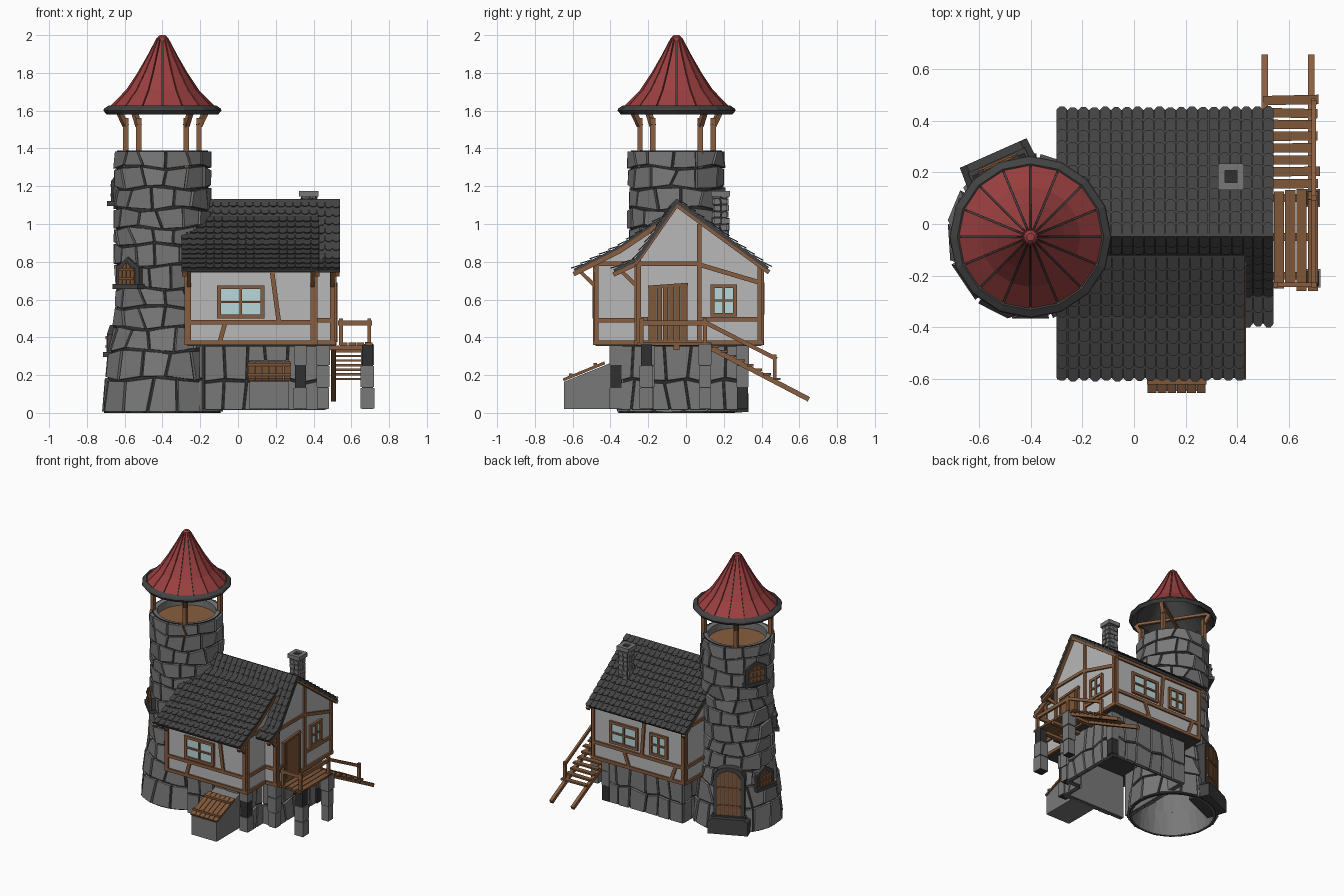
import bpy, bmesh, math, random
from mathutils import Vector as V

if "Cube" in bpy.data.objects:
    bpy.data.objects.remove(bpy.data.objects["Cube"])
random.seed(4)
rnd = random.uniform

def mat(name, r, g, b):
    m = bpy.data.materials.new(name)
    m.diffuse_color = (r, g, b, 1)
    m.use_nodes = True
    m.node_tree.nodes["Principled BSDF"].inputs["Base Color"].default_value = m.diffuse_color
    return m
STONE = mat("grey stone", .19, .19, .19)
MORTAR = mat("dark mortar", .03, .03, .03)
TILE = mat("dark roof tile", .055, .055, .055)
PLASTER = mat("plaster", .48, .48, .48)
WOOD = mat("timber", .25, .11, .05)
PLANK = mat("plank", .21, .095, .04)
RED = mat("red roof", .33, .05, .05)
GLASS = mat("window glass", .48, .68, .70)

class Part:
    """One object collecting many prisms."""
    def __init__(s, name, m):
        s.name, s.m, s.bm = name, m, bmesh.new()
        parts.append(s)
    def prism(s, F, poly, d0, d1, inset=0):
        cu = sum(p[0] for p in poly) / len(poly)
        cv = sum(p[1] for p in poly) / len(poly)
        k = 1 - inset
        a = [s.bm.verts.new(F(u, v, d0)) for u, v in poly]
        b = [s.bm.verts.new(F(cu + (u - cu) * k, cv + (v - cv) * k, d1)) for u, v in poly]
        n = len(poly)
        s.bm.faces.new(a)
        s.bm.faces.new(b[::-1])
        for i in range(n):
            s.bm.faces.new((a[i], a[(i + 1) % n], b[(i + 1) % n], b[i]))
    def rect(s, F, u0, u1, v0, v1, d0, d1, inset=0):
        s.prism(F, [(u0, v0), (u1, v0), (u1, v1), (u0, v1)], d0, d1, inset)
    def strip(s, F, p, q, w, d0, d1):            # straight beam lying on a wall
        p, q = V(p), V(q)
        n = (q - p).orthogonal().normalized() * w / 2
        s.prism(F, [p + n, q + n, q - n, p - n], d0, d1)
    def bar(s, a, b, w, h):                      # free beam in space
        a, b = V(a), V(b)
        d = (b - a).normalized()
        side = d.cross(V((0, 0, 1)))
        side = side.normalized() if side.length > .01 else V((1, 0, 0))
        up = side.cross(d)
        s.rect(lambda u, v, t: a + side * u + up * v + d * t, -w/2, w/2, -h/2, h/2, 0, (b - a).length)
    def lathe(s, prof, n, c):
        rings = [[s.bm.verts.new((c[0] + r * math.cos(2*math.pi*i/n), c[1] + r * math.sin(2*math.pi*i/n), z))
                  for r, z in prof] for i in range(n)]
        for i in range(n):
            A, B = rings[i], rings[(i + 1) % n]
            for j in range(len(prof)):
                k = (j + 1) % len(prof)
                s.bm.faces.new((A[j], B[j], B[k], A[k]))
    def done(s):
        bmesh.ops.recalc_face_normals(s.bm, faces=s.bm.faces)
        me = bpy.data.meshes.new(s.name)
        s.bm.to_mesh(me)
        me.materials.append(s.m)
        bpy.context.collection.objects.link(bpy.data.objects.new(s.name, me))
parts = []
# wall frames: (along, height, outward) -> point
def front(y): return lambda u, v, d: V((u, y - d, v))
def back(y): return lambda u, v, d: V((u, y + d, v))
def right(x): return lambda u, v, d: V((x + d, u, v))
def left(x): return lambda u, v, d: V((x - d, u, v))
def lerp(pts, z):
    for (r0, z0), (r1, z1) in zip(pts, pts[1:]):
        if z <= z1:
            return r0 + (r1 - r0) * (z - z0) / (z1 - z0)
    return pts[-1][0]
C = (-.40, -.05)
def around(prof):
    def F(a, z, d):
        r = lerp(prof, z) + d
        return V((C[0] + r * math.cos(a), C[1] + r * math.sin(a), z))
    return F
def tangent(deg, r):
    c, s = math.cos(math.radians(deg)), math.sin(math.radians(deg))
    return lambda u, v, d: V((C[0] + (r + d) * c - u * s, C[1] + (r + d) * s + u * c, v))
def stones(P, F, u0, u1, zs, n, gu, gz, d0, d1, jit, k, wrap=False):
    w = (u1 - u0) / n
    zb = lambda i, u: zs[i] + (jit * math.sin(k * u + i * 2.1) if 0 < i < len(zs) - 1 else 0)
    for i in range(len(zs) - 1):
        off = rnd(0, w) if wrap else 0
        br = [[u0 + off + w * j + (rnd(-.2, .2) * w if 0 < j < n else 0) + (e * w if 0 < j < n else 0)
               for e in (rnd(-.08, .08), rnd(-.08, .08))] for j in range(n + 1)]
        for (a0, a1), (b0, b1) in zip(br, br[1:]):
            P.prism(F, [(a0 + gu, zb(i, a0) + gz), (b0 - gu, zb(i, b0) + gz),
                        (b1 - gu, zb(i + 1, b1) - gz), (a1 + gu, zb(i + 1, a1) - gz)], d0, d1 + rnd(-.004, .004), .05)

# round tower: mortar tube, inner lining, blocks, floor
TP = [(.322, 0), (.285, .33), (.268, .36), (.258, .5), (.252, .66), (.254, .9), (.256, 1.1), (.253, 1.39)]
core = Part("tower_mortar", MORTAR)
core.lathe([(r - .013, z) for r, z in TP] + [(r - .022, z) for r, z in TP[::-1]], 28, C)
lin = Part("tower_lining", STONE)
lin.lathe([(r - .022, z) for r, z in TP] + [(.205, 1.385), (.205, 1.28)] + [(r - .03, z) for r, z in TP[-3::-1]], 28, C)
ZS = [0, .18, .33, .45, .56, .66, .78, .89, .98, 1.08, 1.19, 1.3, 1.39]
stones(Part("tower_blocks", STONE), around(TP), 0, 2 * math.pi, ZS, 13, .014, .004, -.025, .004, .012, 4, True)
Part("lookout_floor", WOOD).lathe([(.001, 1.31), (.21, 1.31), (.21, 1.33), (.001, 1.33)], 20, C)

# pointed tower roof
CP = [(.287, 1.61), (.19, 1.71), (.13, 1.8), (.078, 1.89), (.028, 1.985)]
Part("cone_lining", TILE).lathe([(r - .008, z) for r, z in CP] + [(r - .02, z) for r, z in CP[::-1]], 32, C)
red, cf = Part("cone_panels", RED), around(CP)
for i in range(16):
    a, b = 2 * math.pi * i / 16, 2 * math.pi * (i + 1) / 16
    for (r0, z0), (r1, z1) in zip(CP, CP[1:]):
        red.prism(cf, [(a + .003/r0, z0), (b - .003/r0, z0), (b - .003/r1, z1), (a + .003/r1, z1)], -.012, .003)
red.lathe([(.001, 1.96), (.03, 1.97), (.026, 1.99), (.015, 2.0), (.001, 2.0)], 12, C)
Part("cone_rim", TILE).lathe([(.295, 1.58), (.313, 1.6), (.308, 1.612), (.283, 1.628), (.255, 1.61)], 16, C)
posts = Part("lookout_posts", WOOD)
for dx, dy in ((.2, .13), (-.13, .2), (-.2, -.13), (.13, -.2)):
    p = lambda k, z: (C[0] + dx * k, C[1] + dy * k, z)
    posts.bar(p(.97, 1.3), p(.97, 1.56), .028, .028)
    posts.bar(p(.97, 1.52), p(1.16, 1.6), .026, .026)
    posts.bar(p(0, 1.6), p(1.16, 1.6), .02, .02)

# tower door and shutters
frame, planks = Part("tower_opening_frames", TILE), Part("tower_door_and_shutters", PLANK)
def opening(deg, r, z, w, h, rise, n, rnd_top):
    F = tangent(deg, r)
    top = lambda u, W, H: H - rise + rise * (math.sqrt(max(0, 1 - (2*u/W)**2)) if rnd_top else 1 - abs(2 * u / W))
    W, H = w + .05, z + h + .025
    us = [W * (i / 8 - .5) for i in range(9)]
    frame.prism(F, [(-W/2, z - .02), (W/2, z - .02)] + [(u, top(u, W, H)) for u in us[::-1]], -.07, .012)
    frame.rect(F, -W/2 - .01, W/2 + .01, z - .025, z + .003, -.07, .03)
    for i in range(n):
        a, b = w * (i / n - .5) + .002, w * ((i + 1) / n - .5) - .002
        planks.prism(F, [(a, z), (b, z), (b, top(b, w, z + h)), (a, top(a, w, z + h))], 0, .02)
    for k in (.2, .6):
        planks.rect(F, -w * .48, w * .48, z + h * k, z + h * k + .015, 0, .026)
opening(225, .25, .68, .12, .12, .055, 4, False)
opening(155, .25, 1.12, .12, .13, .05, 4, False)
opening(168, .272, .32, .11, .12, .05, 4, False)
opening(114, .295, .13, .17, .34, .07, 6, True)
frame.prism(tangent(114, .2), [(-.15, 0), (.15, 0), (.15, .1), (.12, .125), (-.12, .125), (-.15, .1)], 0, .155, .06)

# stone foundation
fm, fl, fs = Part("foundation_mortar", MORTAR), Part("foundation_lining", STONE), Part("foundation_blocks", STONE)
for F, a, b, n in ((front(-.36), -.18, .35, 5), (right(.35), -.36, -.2, 2), (front(-.2), .35, .46, 1),
                   (right(.46), -.2, .32, 5), (back(.32), -.2, .46, 6), (left(-.2), -.3, .32, 6)):
    fm.rect(F, a, b, .02, .36, -.02, -.008)
    fl.rect(F, a, b, .02, .36, -.03, -.02)
    stones(fs, F, a, b, [.01, .17, .36], n, .004, .004, -.015, .006, .012, 25)
def pillar(x, y, w, z0, z1, n):
    fm.rect(front(y + w * .45), x - w * .45, x + w * .45, z0, z1, 0, w * .9)
    for i in range(n):
        s, h = w / 2 + rnd(-.004, .004), (z1 - z0) / n
        fs.rect(front(y + s), x - s, x + s, z0 + h * i + .003, z0 + h * (i + 1) - .003, 0, 2 * s)
for x, y in ((.33, -.37), (.45, -.2), (.45, .3), (.685, -.21), (.685, .1)):
    pillar(x, y, .065, .02, .365, 3)

# cellar hatch
Part("hatch_box", STONE).prism(right(.06), [(-.645, .02), (-.36, .02), (-.36, .28), (-.645, .165)], 0, .21)
hatch = Part("hatch_planks", PLANK)
for i in range(6):
    x = .07 + i * .038
    hatch.bar((x, -.65, .175), (x, -.43, .265), .034, .015)
for y, z in ((-.61, .202), (-.48, .256)):
    hatch.bar((.05, y, z), (.28, y, z), .02, .015)

# half-timbered house body
body = Part("house_walls", PLASTER)
body.prism(right(-.27), [(-.48, .37), (.4, .37), (.4, .785), (-.05, 1.11), (-.12, 1.01), (-.35, .865), (-.48, .80)], 0, .68)
body.prism(right(.3), [(-.26, .37), (.4, .37), (.4, .785), (-.05, 1.11), (-.26, .81)], 0, .21)
fl2 = Part("house_underside", TILE)
fl2.rect(front(.4), -.27, .41, .355, .37, 0, .88)
fl2.rect(front(.4), .41, .51, .355, .37, 0, .66)

tim = Part("wall_timbers", WOOD)
FR, RE, GA, SI, BA, LE = front(-.48), front(-.26), right(.51), right(.41), back(.4), left(-.27)
def beams(F, *segs):
    for u0, v0, u1, v1 in segs:
        tim.strip(F, (u0, v0), (u1, v1), .024, -.012, .012)
beams(FR, (-.27, .372, .42, .372), (-.27, .755, .42, .755), (-.27, .48, .41, .48), (-.26, .36, -.26, .78),
      (.395, .36, .395, .8), (.18, .75, .215, .49), (-.07, .47, -.095, .38))
beams(RE, (.41, .372, .52, .372), (.41, .49, .51, .49), (.5, .36, .5, .8))
beams(SI, (-.48, .372, -.26, .372), (-.48, .49, -.26, .49), (-.475, .36, -.475, .8), (-.48, .79, -.26, .79))
beams(GA, (-.26, .372, .41, .372), (-.25, .36, -.25, .81), (.07, .36, .07, 1.0), (.39, .36, .39, .79),
      (-.25, .79, .07, .79), (.07, .785, .39, .69), (.07, .495, .39, .495), (-.26, .495, -.2, .495))
beams(BA, (-.27, .372, .51, .372), (-.27, .76, .51, .76), (-.27, .49, .51, .49), (-.26, .36, -.26, .78),
      (.5, .36, .5, .78), (.09, .49, .07, .76), (.2, .38, .24, .49), (-.2, .49, -.16, .38))
beams(LE, (-.48, .372, .4, .372), (-.475, .36, -.475, .8), (.39, .36, .39, .79), (-.48, .79, .4, .79), (-.48, .49, .4, .49))

# windows and house door
glass, wf = Part("window_panes", GLASS), Part("window_frames", WOOD)
def window(F, u0, u1, v0, v1):
    m, h = (u0 + u1) / 2, (v0 + v1) / 2
    glass.rect(F, u0, u1, v0, v1, 0, .006)
    for p, q, w in (((u0, v0 - .01), (u0, v1 + .01), .02), ((u1, v0 - .01), (u1, v1 + .01), .02), ((m, v0), (m, v1), .014),
                    ((u0, v0), (u1, v0), .02), ((u0, v1), (u1, v1), .02), ((u0, h), (u1, h), .012)):
        wf.strip(F, p, q, w, 0, .016)
window(FR, -.1, .13, .51, .665)
window(GA, .14, .26, .52, .67)
window(BA, .13, .35, .53, .68)
window(BA, -.12, .01, .53, .68)
door = Part("house_door", PLANK)
for i in range(6):
    u = -.185 + i * .031
    door.rect(GA, u, u + .028, .38, .66 + i * .002, 0, .012)
door.strip(GA, (-.19, .375), (-.19, .67), .016, 0, .018)
door.strip(GA, (.0, .375), (.0, .68), .016, 0, .018)
door.strip(GA, (-.2, .665), (.01, .68), .018, 0, .018)

# shingled roofs: slabs with overlapping rows of pointed tiles
slab, tiles, rake = Part("roof_slabs", TILE), Part("roof_tiles", TILE), Part("roof_edge_timbers", WOOD)
def slope(x0, x1, *pts):
    for (y0, z0), (y1, z1) in zip(pts, pts[1:]):
        o, d = V((0, y0, z0)), V((0, y1 - y0, z1 - z0))
        L = d.length
        d.normalize()
        n = V((0, -d.z * (1 if d.y > 0 else -1), abs(d.y)))
        F = lambda u, v, t: o + V((u, 0, 0)) + d * v + n * t
        slab.rect(F, x0, x1, 0, L, -.018, 0)
        rows, cols = max(1, round(L / .055)), round((x1 - x0) / .042)
        rh, w = L / rows, (x1 - x0) / cols
        for r in range(rows):
            T = lambda u, v, t: F(u, r * rh + v, t + .16 * v - .003)
            for c in range(cols):
                a = x0 + c * w
                e = rh * 1.12 + rnd(-.003, .003)
                tiles.prism(T, [(a + .001, 0), (a + w - .001, 0), (a + w - .001, e * .8), (a + w * .7, e),
                                (a + w * .3, e), (a + .001, e * .8)], 0, .006)
BACK = ((-.05, 1.13), (.44, .772))
STEEP = ((-.05, 1.13), (-.27, .815), (-.385, .76))
WING = ((-.12, 1.04), (-.35, .885), (-.595, .762))
slope(-.3, .54, *BACK)
slope(.42, .54, *STEEP)
slope(-.3, .42, STEEP[0], (-.13, 1.015))
slope(-.3, .43, *WING)
for x, line in ((.525, BACK), (.525, STEEP), (.42, WING), (-.285, BACK), (-.285, WING)):
    for (y0, z0), (y1, z1) in zip(line, line[1:]):
        rake.bar((x, y0, z0 - .028), (x, y1, z1 - .028), .024, .024)
for x, y in ((-.26, -.48), (.395, -.48), (.5, -.26)):
    rake.bar((x, y, .67), (x, y - .1, .768), .02, .02)

# chimney
cm = Part("chimney_core", MORTAR)
cm.rect(front(.218), .34, .41, .85, 1.165, 0, .07)
cs = Part("chimney_stones", STONE)
zs = [.86 + .0345 * i for i in range(10)]
for F, a, b in ((front(.148), .338, .412), (back(.218), .338, .412), (left(.34), .146, .22), (right(.41), .146, .22)):
    stones(cs, F, a, b, zs, 2, .002, .002, -.012, .008, .003, 60)
    cs.rect(F, a - .01, b + .01, 1.145, 1.175, -.012, .016)

# deck, stairs and railings
deck, rail = Part("deck_planks", PLANK), Part("deck_rails_and_stringers", WOOD)
for i in range(4):
    x = .56 + i * .044
    deck.bar((x, -.25 + rnd(-.01, .01), .365), (x, .13 + rnd(-.01, .01), .365), .039, .015)
for y in (-.2, -.05, .1):
    rail.bar((.47, y, .345), (.71, y, .345), .03, .022)
for x in (.505, .685):
    rail.bar((x, .09, .365), (x, .65, .072), .025, .026)
for i in range(8):
    y = .155 + i * .046
    deck.bar((.5, y, .35 - i * .0243), (.71 + rnd(-.01, .01), y + rnd(-.005, .005), .35 - i * .0243), .036, .012)
for x, y, z0, z1 in ((.545, -.235, .36, .5), (.695, -.235, .36, .5), (.695, .1, .36, .5), (.695, .47, .16, .31)):
    rail.bar((x, y, z0), (x, y, z1), .02, .02)
rail.bar((.53, -.235, .475), (.71, -.235, .475), .016, .026)
rail.bar((.695, -.24, .475), (.695, .11, .475), .016, .026)
rail.bar((.695, .09, .485), (.695, .48, .285), .016, .022)

for p in parts:
    p.done()
